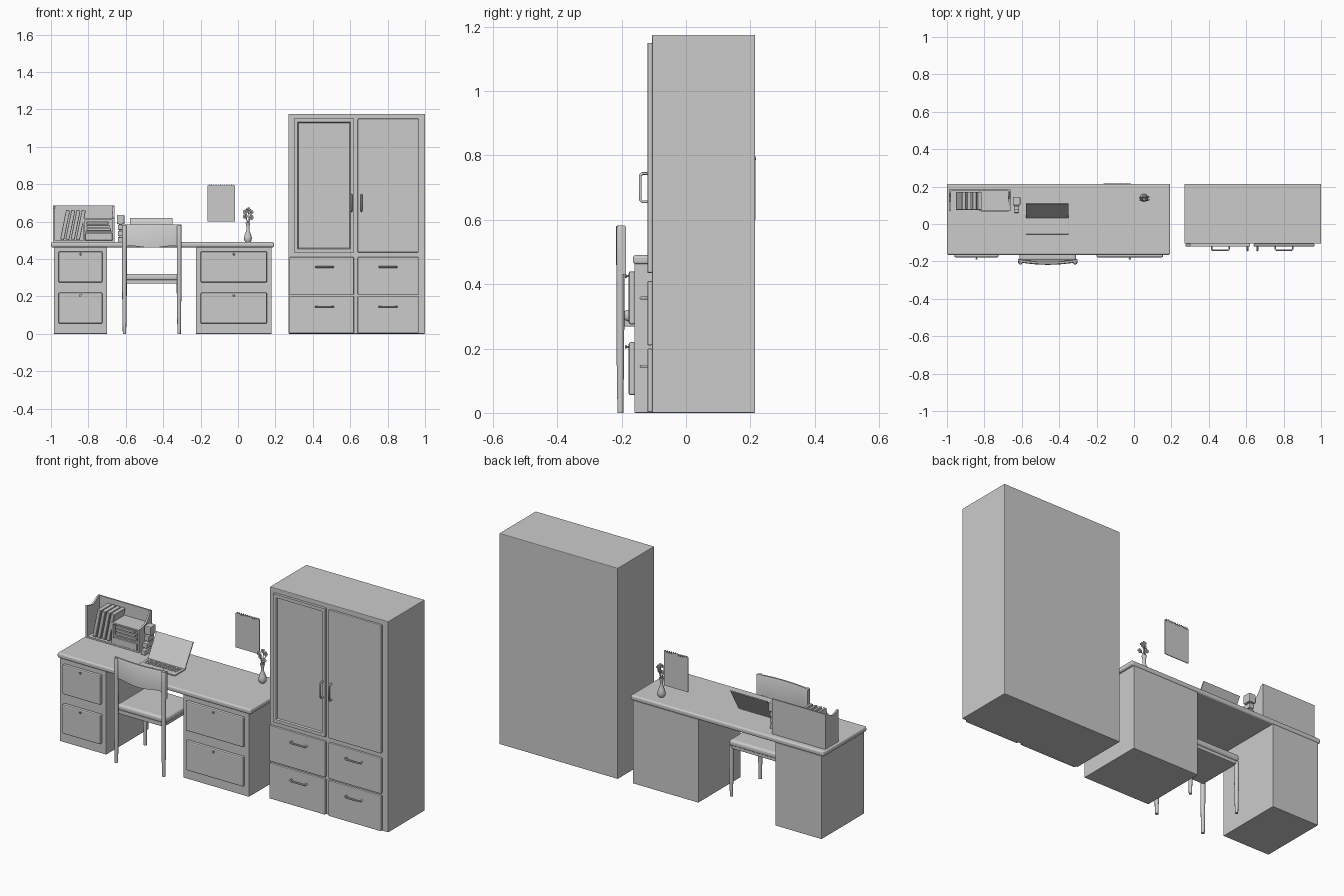
import bpy, bmesh, math
from mathutils import Vector, Matrix

if "Cube" in bpy.data.objects:
    bpy.data.objects.remove(bpy.data.objects["Cube"])


def add(name, bm, smooth=False):
    bmesh.ops.recalc_face_normals(bm, faces=bm.faces)
    me = bpy.data.meshes.new(name)
    bm.to_mesh(me)
    bm.free()
    ob = bpy.data.objects.new(name, me)
    bpy.context.collection.objects.link(ob)
    if smooth:
        bpy.context.view_layer.objects.active = ob
        ob.select_set(True)
        bpy.ops.object.shade_smooth_by_angle(angle=math.radians(40))
        ob.select_set(False)
    return ob


def box(name, x, y, z, bevel=0, seg=2, tilt=0):
    bm = bmesh.new()
    size = [b - a for a, b in (x, y, z)]
    bmesh.ops.create_cube(bm, size=1, matrix=Matrix.Diagonal((*size, 1)))
    ob = add(name, bm)
    ob.location = [(a + b) / 2 for a, b in (x, y, z)]
    ob.rotation_euler.y = tilt
    if bevel:
        m = ob.modifiers.new("soft_edges", 'BEVEL')
        m.width, m.segments = bevel, seg
    return ob


def lathe(name, pts, loc, steps=16):
    bm = bmesh.new()
    rings = [[bm.verts.new((r * math.cos(2 * math.pi * i / steps), r * math.sin(2 * math.pi * i / steps), z))
              for i in range(steps)] for r, z in pts]
    for a, b in zip(rings, rings[1:]):
        for i in range(steps):
            j = (i + 1) % steps
            bm.faces.new((a[i], a[j], b[j], b[i]))
    bm.faces.new(rings[0])
    bm.faces.new(rings[-1])
    ob = add(name, bm, True)
    ob.location = loc
    return ob


def extrude_yz(name, pts, x0, x1):
    bm = bmesh.new()
    f = bm.faces.new([bm.verts.new((x0, y, z)) for y, z in pts])
    r = bmesh.ops.extrude_face_region(bm, geom=[f])
    bmesh.ops.translate(bm, vec=(x1 - x0, 0, 0), verts=[v for v in r['geom'] if isinstance(v, bmesh.types.BMVert)])
    return add(name, bm)


def tube(name, pts, radius):
    cu = bpy.data.curves.new(name, 'CURVE')
    cu.dimensions, cu.bevel_depth, cu.bevel_resolution, cu.use_fill_caps = '3D', radius, 2, True
    sp = cu.splines.new('POLY')
    sp.points.add(len(pts) - 1)
    for p, c in zip(sp.points, pts):
        p.co = (*c, 1)
    ob = bpy.data.objects.new(name, cu)
    bpy.context.collection.objects.link(ob)
    bpy.context.view_layer.objects.active = ob
    ob.select_set(True)
    bpy.ops.object.convert(target='MESH')
    bpy.context.object.select_set(False)


def handle(name, c, axis, half, y0, y1):
    # bar pull with two rounded corners, along the given axis
    prof = [(-half, y0), (-half, y1 + .006), (-half + .006, y1), (half - .006, y1), (half, y1 + .006), (half, y0)]
    tube(name, [Vector((c[0], y, c[1])) + Vector(axis) * t for t, y in prof], .0045)


# Wardrobe carcass
box("wardrobe_body", (.27, 1), (-.105, .215), (0, 1.175), .003)
# Mirror door with recessed panel
bm = bmesh.new()
bmesh.ops.create_cube(bm, size=1, matrix=Matrix.Translation((.46, -.1125, .7925)) @ Matrix.Diagonal((.32, .015, .715, 1)))
bm.normal_update()
front = [f for f in bm.faces if f.normal.y < -.9]
bmesh.ops.inset_region(bm, faces=front, thickness=.026)
bmesh.ops.inset_region(bm, faces=front, thickness=.006, depth=-.008)
add("mirror_door", bm)
box("plain_door", (.64, .965), (-.12, -.105), (.435, 1.15), .004)
for x in (.607, .66):
    handle("door_handle", (x, .70), (0, 0, 1), .044, -.118, -.142)
# Wardrobe drawers
for x0, x1, cx in ((.275, .62, .462), (.64, .965, .802)):
    for z0, z1, hz in ((.21, .41, .357), (.002, .2, .145)):
        box("wardrobe_drawer", (x0, x1), (-.12, -.105), (z0, z1), .004)
        handle("drawer_handle", (cx, hz), (1, 0, 0), .047, -.118, -.14)

# Desk
box("desk_top", (-1, .193), (-.165, .215), (.462, .49), .009, 3)
for x0, x1 in ((-.985, -.7), (-.225, .18)):
    box("desk_pedestal", (x0, x1), (-.16, .213), (0, .463), .002)
    for z in (.055, .275):
        box("desk_drawer", (x0 + .025, x1 - .025), (-.178, -.158), (z, z + .165), .006)
        k = lathe("drawer_knob", [(.003, 0), (.003, .006), (.006, .009), (.005, .013)],
                  ((x0 + x1) / 2, -.177, z + .15), 10)
        k.rotation_euler.x = math.pi / 2

# Chair: legs
for x in (-.607, -.315):
    lathe("rear_leg", [(.009, 0), (.012, .2), (.0125, .48), (.012, .575), (.009, .582)], (x, -.204, 0))
    lathe("front_leg", [(.008, 0), (.013, .24), (.013, .285)], (x, .05, 0))
# Chair: curved backrest with arched underside
bm = bmesh.new()
n, cols = 20, []
for i in range(n + 1):
    u = 2 * i / n - 1
    bend = -.014 * (1 - u * u)
    low = .47 - .01 * abs(u) ** 2 + .02 * math.cos(u * math.pi) * -.5 - .04 * max(0, abs(u) - .85) / .15
    cols.append([bm.verts.new((-.461 + .158 * u, y + bend, z)) for y, z in
                 ((-.204, low), (-.204, .577), (-.2, .583), (-.19, .583), (-.187, .577), (-.187, low))])
for a, b in zip(cols, cols[1:]):
    for i in range(6):
        j = (i + 1) % 6
        bm.faces.new((a[i], a[j], b[j], b[i]))
bm.faces.new(cols[0])
bm.faces.new(cols[-1])
add("chair_backrest", bm, True)
box("chair_seat", (-.612, -.31), (-.195, .068), (.285, .32), .014, 4)
box("seat_frame", (-.602, -.32), (-.195, .058), (.268, .29), .004)

# Laptop
box("laptop_base", (-.578, -.35), (-.055, .035), (.49, .497), .002)
extrude_yz("laptop_lid", [(.031, .495), (.037, .494), (.111, .617), (.106, .62)], -.578, -.35)
for r in range(4):
    for c in range(12):
        x, y = -.565 + c * .017, -.022 + r * .013
        box("laptop_key", (x, x + .013), (y, y + .01), (.496, .499))
box("laptop_touchpad", (-.495, -.435), (-.05, -.028), (.496, .498))

# Desk organizer
box("organizer_back", (-.985, -.66), (.177, .185), (.49, .685))
box("organizer_floor", (-.985, -.66), (.07, .185), (.49, .498))
extrude_yz("organizer_left_side", [(.07, .49), (.185, .49), (.185, .685), (.165, .683), (.145, .667),
                                   (.12, .655), (.095, .66), (.07, .67)], -.988, -.978)
extrude_yz("organizer_right_side", [(.07, .49), (.185, .49), (.185, .685), (.17, .68), (.155, .655),
                                    (.135, .63), (.1, .618), (.07, .616)], -.67, -.66)
box("organizer_divider", (-.828, -.82), (.07, .18), (.49, .616))
for z in (.54, .608):
    box("organizer_shelf", (-.825, -.662), (.07, .18), (z, z + .008))
box("organizer_drawer", (-.817, -.672), (.066, .175), (.5, .537), .002)
# Leaning and stacked books
for i in range(4):
    x = -.935 + i * .028
    box("leaning_book", (x, x + .021), (.075, .172), (.502, .662), .002, 1, .2)
for i in range(3):
    z = .549 + i * .018
    box("stacked_book", (-.81, -.68 - .006 * i), (.075, .172), (z, z + .015), .002, 1)

# Pen stand with stepped tiers
for i in range(3):
    box("stand_tier", (-.642, -.614), (.06 + .015 * i, .14), (.49 + .033 * i, .517 + .033 * i), .003)
box("stand_post", (-.636, -.62), (.11, .135), (.49, .6))
box("stand_head", (-.648, -.608), (.1, .145), (.587, .635), .004)

# Wall calendar with ring binding
box("wall_calendar", (-.163, -.015), (.212, .216), (.6, .792))
for i in range(12):
    x = -.155 + i * .0118
    box("calendar_ring", (x, x + .004), (.21, .218), (.786, .797))

# Vase and flowers
vx, vy = .053, .14
lathe("vase", [(.014, .49), (.02, .5), (.021, .512), (.017, .53), (.009, .55), (.008, .575), (.013, .596), (.01, .594)],
      (vx, vy, 0))
for dx, dy, z in ((-.014, .004, .628), (.018, -.008, .622), (.002, .006, .663), (.016, .008, .65), (-.013, -.009, .652)):
    tube("flower_stem", [(vx, vy, .58), (vx + dx * .4, vy + dy * .4, .605), (vx + dx, vy + dy, z)], .0018)
    bm = bmesh.new()
    for i in range(5):
        a = i * math.tau / 5
        m = (Matrix.Translation((vx + dx + .008 * math.cos(a), vy + dy - .003, z + .008 * math.sin(a)))
             @ Matrix.Diagonal((1, .6, 1, 1)))
        bmesh.ops.create_icosphere(bm, subdivisions=1, radius=.0068, matrix=m)
    bmesh.ops.create_icosphere(bm, subdivisions=1, radius=.005, matrix=Matrix.Translation((vx + dx, vy + dy - .005, z)))
    add("flower_head", bm, True)
